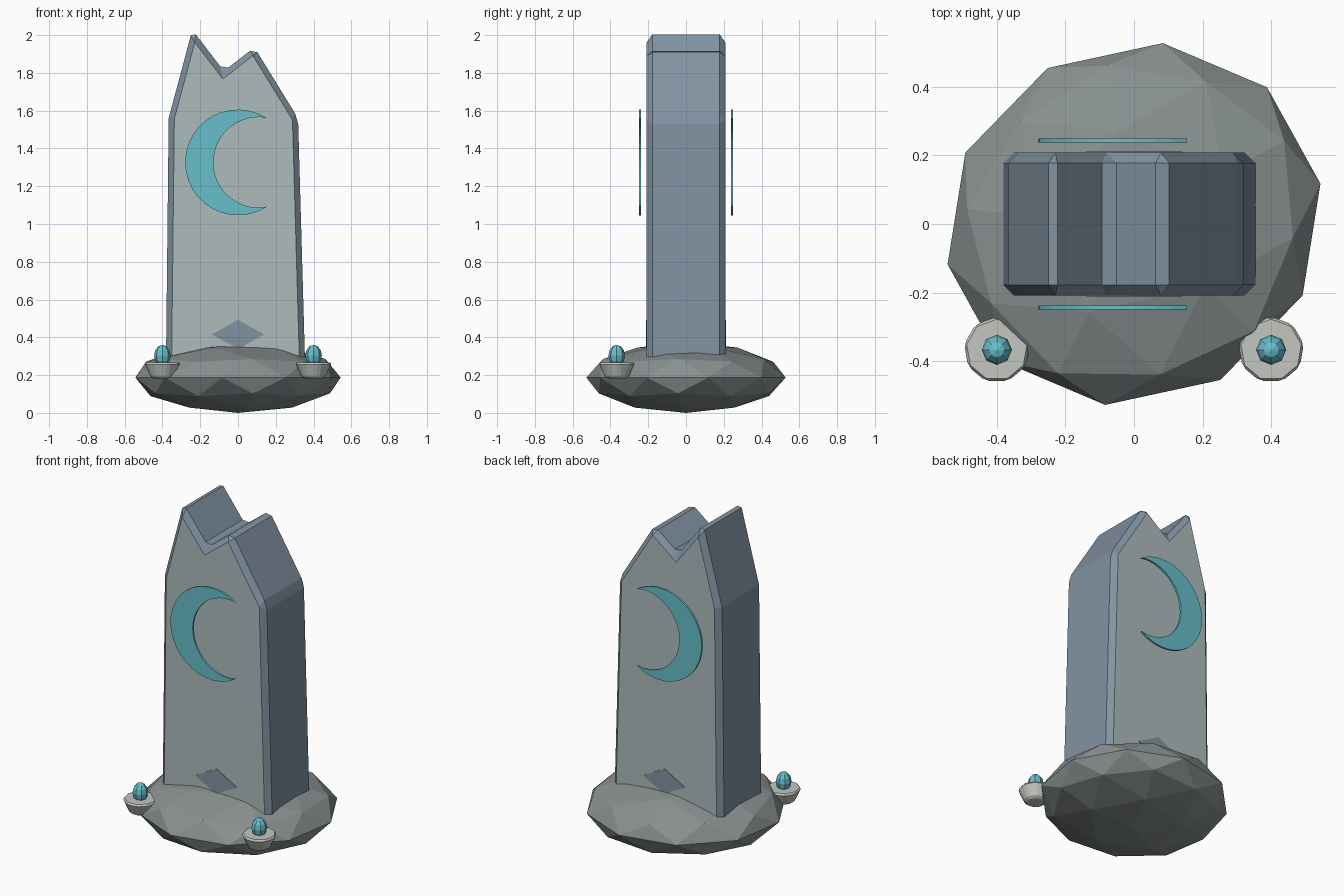
import bpy, bmesh
from math import cos, sin, pi, radians, atan2

if "Cube" in bpy.data.objects:
    bpy.data.objects.remove(bpy.data.objects["Cube"])


def material(name, rgb):
    m = bpy.data.materials.new(name)
    m.diffuse_color = (*rgb, 1)
    m.use_nodes = True
    m.node_tree.nodes["Principled BSDF"].inputs["Base Color"].default_value = m.diffuse_color
    return m


slate = material("slate_blue", (0.22, 0.29, 0.36))
pale = material("pale_stone", (0.42, 0.50, 0.50))
rock = material("dark_rock", (0.25, 0.28, 0.28))
clay = material("light_clay", (0.55, 0.57, 0.53))
teal = material("glow_teal", (0.14, 0.52, 0.60))


def plate(name, profile, y0, y1, mats):
    """Extrude an xz outline between two y values; caps use the last material."""
    bm = bmesh.new()
    a = [bm.verts.new((x, y0, z)) for x, z in profile]
    b = [bm.verts.new((x, y1, z)) for x, z in profile]
    n = len(a)
    for cap in (a, b):
        bm.faces.new(cap).material_index = len(mats) - 1
    for i in range(n):
        j = (i + 1) % n
        bm.faces.new((a[i], a[j], b[j], b[i]))
    bmesh.ops.recalc_face_normals(bm, faces=bm.faces)
    me = bpy.data.meshes.new(name)
    bm.to_mesh(me)
    bm.free()
    ob = bpy.data.objects.new(name, me)
    bpy.context.collection.objects.link(ob)
    for m in mats:
        me.materials.append(m)
    return ob


def bevel(ob, width, angle):
    mod = ob.modifiers.new("chamfer", 'BEVEL')
    mod.width = width
    mod.segments = 1
    mod.limit_method = 'ANGLE'
    mod.angle_limit = radians(angle)
    mod.material = 0


# Faceted boulder base
bpy.ops.mesh.primitive_ico_sphere_add(subdivisions=2, radius=1, location=(0, 0, 0.187),
                                      rotation=(0, 0, radians(29)))
base = bpy.context.object
base.name = "rock_base"
base.scale = (0.56, 0.52, 0.187)
base.data.materials.append(rock)

# Standing stone with a broken, two-peaked top
stone = plate("standing_stone",
              [(-0.382, 0.2), (0.357, 0.2), (0.318, 1.56), (0.087, 1.935),
               (-0.075, 1.81), (-0.242, 2.028), (-0.367, 1.56)],
              -0.208, 0.208, [slate, pale])
bevel(stone, 0.03, 25)

# Crescent outline: outer arc, then inner arc back
ZC, R, CX, RI = 1.326, 0.28, 0.11, 0.24
N = 24
t0 = radians(56.4)
u0 = atan2(R * sin(t0), R * cos(t0) - CX)
crescent = []
for i in range(N + 1):
    t = t0 + (2 * pi - 2 * t0) * i / N
    crescent.append((R * cos(t), ZC + R * sin(t)))
for i in range(1, N):
    u = (2 * pi - u0) - (2 * pi - 2 * u0) * i / N
    crescent.append((CX + RI * cos(u), ZC + RI * sin(u)))
diamond = [(-0.14, 0.415), (0, 0.34), (0.14, 0.415), (0, 0.493)]

# Floating crescents and diamond inlays on both faces
for side, s in (("front", -1), ("back", 1)):
    plate("crescent_" + side, crescent, s * 0.238, s * 0.25, [teal])
    plate("diamond_" + side, diamond, s * 0.2, s * 0.211, [slate])

# Offering bowls with glowing flames
for side, s in (("left", -1), ("right", 1)):
    bpy.ops.mesh.primitive_cone_add(vertices=9, radius1=0.062, radius2=0.102, depth=0.085,
                                    location=(s * 0.4, -0.367, 0.225))
    bowl = bpy.context.object
    bowl.name = "bowl_" + side
    bowl.data.materials.append(clay)
    bevel(bowl, 0.012, 30)
    bpy.ops.mesh.primitive_uv_sphere_add(segments=8, ring_count=6, radius=1,
                                         location=(s * 0.4, -0.367, 0.303))
    flame = bpy.context.object
    flame.name = "flame_" + side
    flame.scale = (0.044, 0.044, 0.057)
    flame.data.materials.append(teal)
